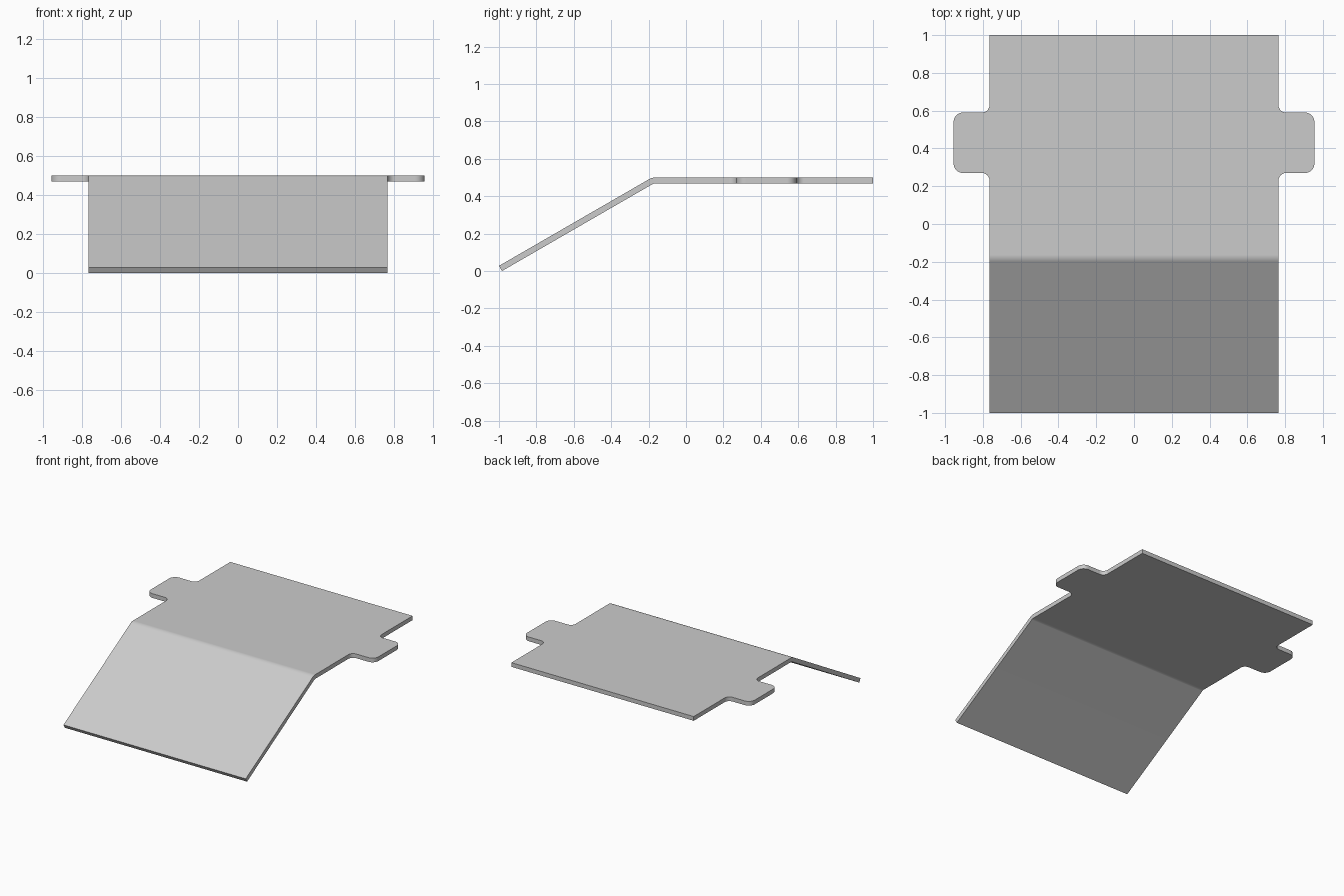
import bpy, bmesh
from math import radians, sin, cos, tan, pi

if "Cube" in bpy.data.objects:
    bpy.data.objects.remove(bpy.data.objects["Cube"])

T, TOP = 0.032, 0.50            # sheet thickness, top height
W, TAB = 0.765, 0.955           # half widths of body and tabs
TAB_Y0, TAB_Y1 = 0.27, 0.59
R_IN, R_OUT = 0.04, 0.05        # tab root fillet, tab corner rounding
SLOPE, R_BEND = radians(30), 0.07


def arc(cx, cy, r, a0, a1, n=8):
    angles = [radians(a0 + (a1 - a0) * i / n) for i in range(n + 1)]
    return [(cx + r * cos(a), cy + r * sin(a)) for a in angles]


# Bend placement on the top surface
y_corner = -1 + (TOP - T * cos(SLOPE)) / tan(SLOPE)
y_bend = y_corner + R_BEND * tan(SLOPE / 2)

# Right-hand edge of the flat plate, front to back, with rounded tab
right = [(W, y_bend)]
right += arc(W + R_IN, TAB_Y0 - R_IN, R_IN, 180, 90)
right += arc(TAB - R_OUT, TAB_Y0 + R_OUT, R_OUT, -90, 0)
right += arc(TAB - R_OUT, TAB_Y1 - R_OUT, R_OUT, 0, 90)
right += arc(W + R_IN, TAB_Y1 + R_IN, R_IN, 270, 180)
right += [(W, 1.0)]
outline = right + [(-x, y) for x, y in reversed(right)]

bm = bmesh.new()
verts = [bm.verts.new((x, y, TOP)) for x, y in outline]
bm.faces.new(verts)

# Rounded bend and sloping flap
n = 6
profile = [(y_bend - R_BEND * sin(SLOPE * i / n),
            TOP - R_BEND * (1 - cos(SLOPE * i / n))) for i in range(1, n + 1)]
profile.append((-1.0, T * cos(SLOPE)))
left_v, right_v = verts[-1], verts[0]
for y, z in profile:
    l, r = bm.verts.new((-W, y, z)), bm.verts.new((W, y, z))
    bm.faces.new((l, r, right_v, left_v))
    left_v, right_v = l, r

mesh = bpy.data.meshes.new("bent_plate")
bm.to_mesh(mesh)
bm.free()
plate = bpy.data.objects.new("bent_plate", mesh)
bpy.context.collection.objects.link(plate)
bpy.context.view_layer.objects.active = plate
plate.select_set(True)

# Sheet thickness
solid = plate.modifiers.new("thickness", 'SOLIDIFY')
solid.thickness = T
solid.offset = -1
solid.use_even_offset = True
bpy.ops.object.modifier_apply(modifier=solid.name)
bpy.ops.object.shade_smooth_by_angle(angle=radians(30))
weighted = plate.modifiers.new("flat_shading", 'WEIGHTED_NORMAL')
weighted.keep_sharp = True
